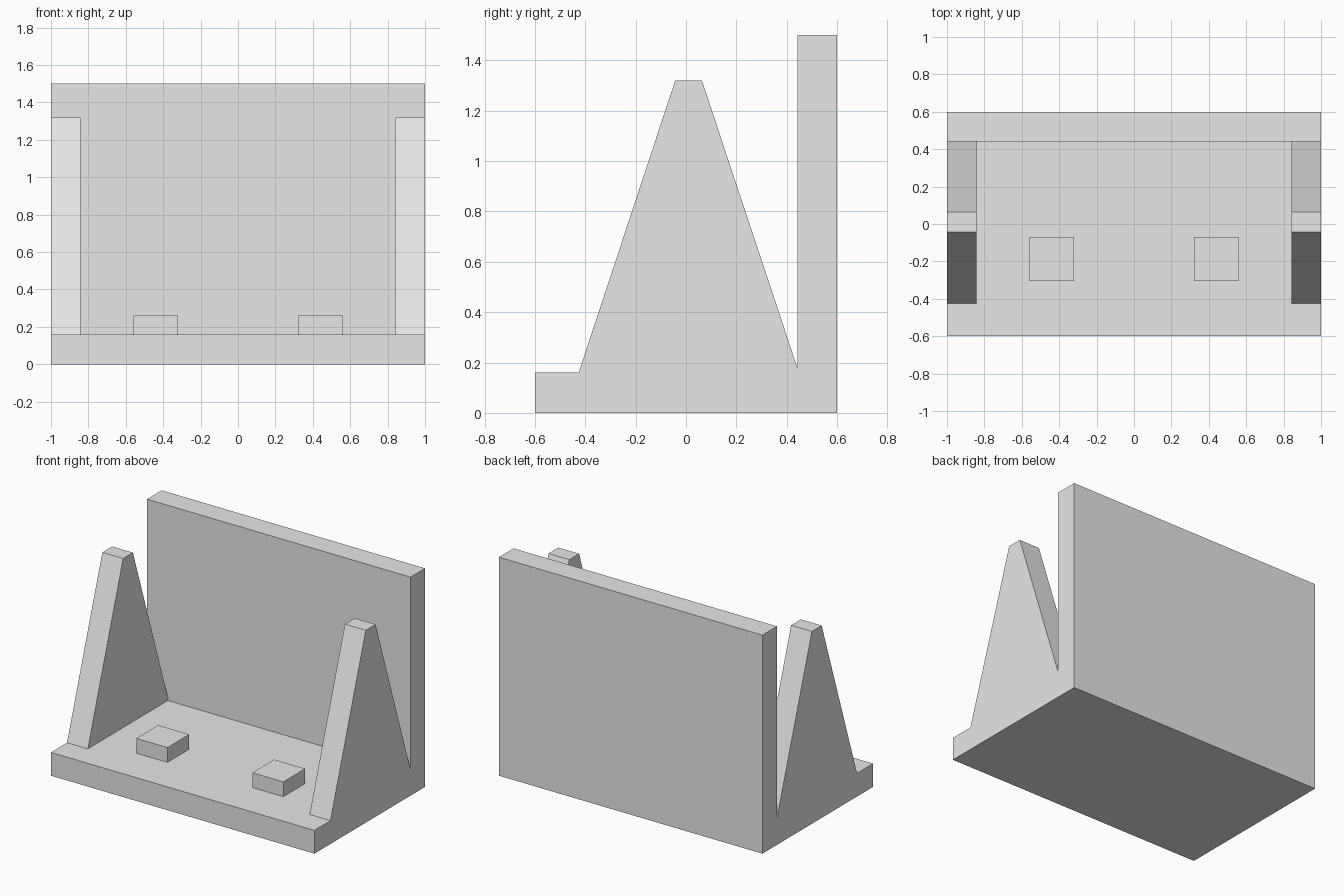
import bpy
import bmesh

cube = bpy.data.objects.get("Cube")
if cube:
    bpy.data.objects.remove(cube, do_unlink=True)

# Single plain grey finish
grey = bpy.data.materials.new("light_grey")
grey.diffuse_color = (0.8, 0.8, 0.8, 1)
grey.use_nodes = True
for node in grey.node_tree.nodes:
    if node.type == 'BSDF_PRINCIPLED':
        node.inputs["Base Color"].default_value = (0.8, 0.8, 0.8, 1)


def extrude_profile(name, profile, x0, x1):
    """Extrude a (y, z) outline along x from x0 to x1."""
    bm = bmesh.new()
    face = bm.faces.new([bm.verts.new((x0, y, z)) for y, z in profile])
    moved = bmesh.ops.extrude_face_region(bm, geom=[face])["geom"]
    verts = [v for v in moved if isinstance(v, bmesh.types.BMVert)]
    bmesh.ops.translate(bm, verts=verts, vec=(x1 - x0, 0, 0))
    bmesh.ops.recalc_face_normals(bm, faces=bm.faces)
    mesh = bpy.data.meshes.new(name)
    bm.to_mesh(mesh)
    bm.free()
    mesh.materials.append(grey)
    obj = bpy.data.objects.new(name, mesh)
    bpy.context.collection.objects.link(obj)
    return obj


def box(name, x0, x1, y0, y1, z0, z1):
    return extrude_profile(name, [(y0, z0), (y1, z0), (y1, z1), (y0, z1)], x0, x1)


base_top = 0.16
wall_front = 0.442

# Base slab and upright back wall
box("base_plate", -1, 1, -0.6, 0.6, 0, base_top)
box("back_wall", -1, 1, wall_front, 0.6, base_top, 1.5)

# Tapered side supports, the rear foot ending against the wall
support = [(-0.426, base_top), (wall_front, base_top), (wall_front, 0.18),
           (0.063, 1.32), (-0.043, 1.32)]

# Mirrored supports and small blocks on the base
for side, s in (("left", 1), ("right", -1)):
    extrude_profile(side + "_support", support, s * 0.842, s)
    box(side + "_block", s * 0.322, s * 0.558, -0.305, -0.069, base_top, 0.262)
